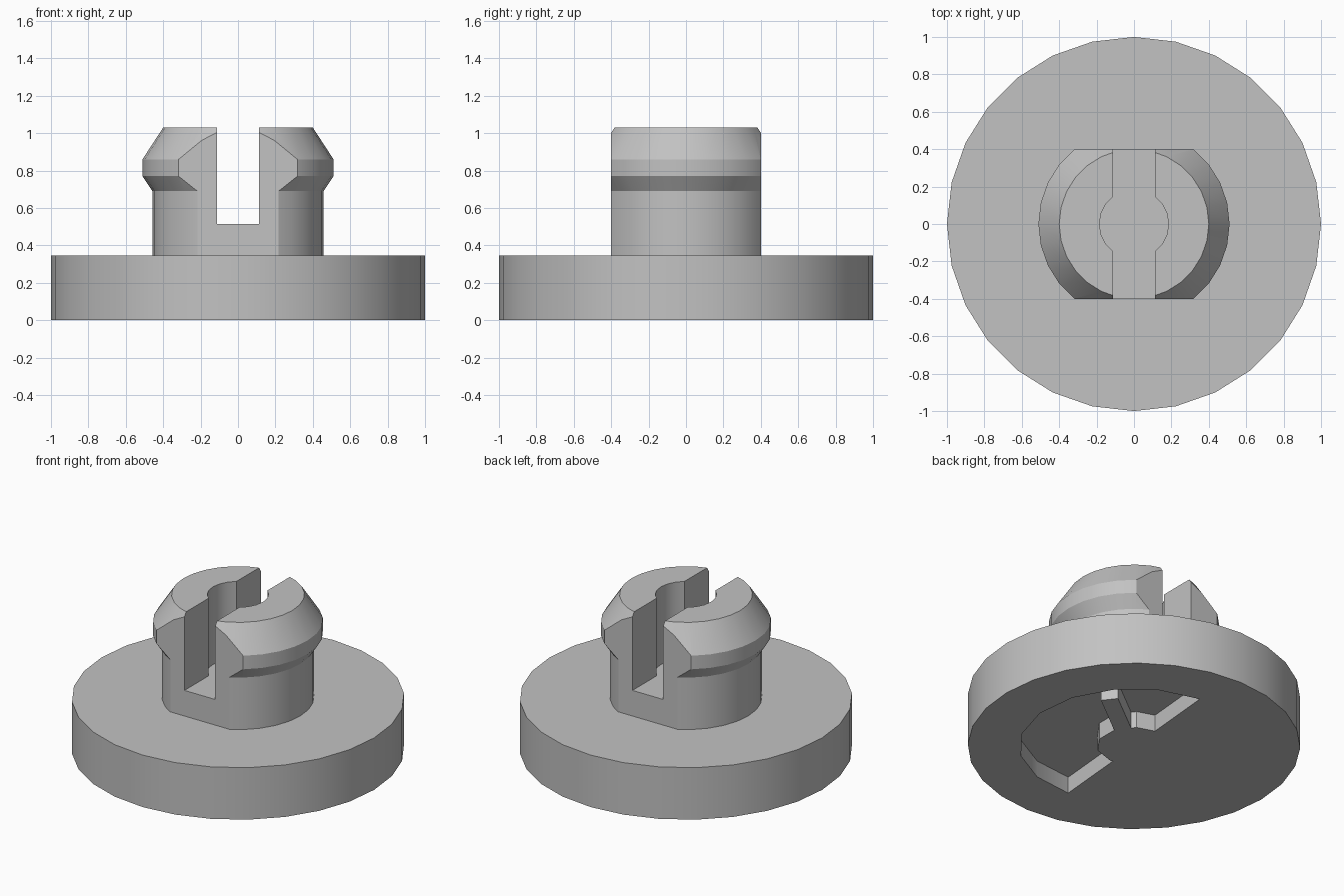
import bpy, bmesh
from math import sin, cos, pi, radians

if "Cube" in bpy.data.objects:
    bpy.data.objects.remove(bpy.data.objects["Cube"])

grey = bpy.data.materials.new("plain grey")
grey.use_nodes = True
colour = (0.54, 0.54, 0.54, 1)
grey.diffuse_color = colour
grey.node_tree.nodes["Principled BSDF"].inputs["Base Color"].default_value = colour


def arc(radius, count, start=0.0, sweep=2 * pi, closed=True):
    steps = count if closed else count + 1
    return [(radius * cos(start + sweep * i / count),
             radius * sin(start + sweep * i / count)) for i in range(steps)]


def loft(name, rings):
    """Solid through a stack of (outline, height) rings with equal point counts."""
    bm = bmesh.new()
    loops = [[bm.verts.new((x, y, z)) for x, y in pts] for pts, z in rings]
    n = len(loops[0])
    for low, high in zip(loops, loops[1:]):
        for i in range(n):
            j = (i + 1) % n
            bm.faces.new((low[i], low[j], high[j], high[i]))
    bm.faces.new(loops[0][::-1])
    bm.faces.new(loops[-1])
    bmesh.ops.recalc_face_normals(bm, faces=bm.faces)
    mesh = bpy.data.meshes.new(name)
    bm.to_mesh(mesh)
    bm.free()
    mesh.materials.append(grey)
    obj = bpy.data.objects.new(name, mesh)
    bpy.context.collection.objects.link(obj)
    return obj


def prism(name, pts, z0, z1):
    return loft(name, [(pts, z0), (pts, z1)])


def block(name, x0, x1, y0, y1, z0, z1):
    return prism(name, [(x0, y0), (x1, y0), (x1, y1), (x0, y1)], z0, z1)


def cut(target, tool, operation="DIFFERENCE"):
    """Apply a boolean and discard the tool."""
    mod = target.modifiers.new("cut", "BOOLEAN")
    mod.operation, mod.object, mod.solver = operation, tool, "EXACT"
    bpy.context.view_layer.update()
    graph = bpy.context.evaluated_depsgraph_get()
    mesh = bpy.data.meshes.new_from_object(target.evaluated_get(graph))
    target.modifiers.clear()
    target.data = mesh
    bpy.data.objects.remove(tool)


def shade(obj):
    bpy.ops.object.select_all(action="DESELECT")
    obj.select_set(True)
    bpy.context.view_layer.objects.active = obj
    bpy.ops.object.shade_smooth_by_angle(angle=radians(28))


# Base disc with a half-moon recess underneath
base = prism("base_disc", arc(1, 28), 0, 0.345)
recess = prism("recess_cutter", arc(0.69, 8, radians(-95), pi, False), -0.1, 0.11)

# Hub and pointer rib left standing inside the recess
cut(recess, prism("hub_keep", arc(0.225, 10, radians(18)), -0.2, 0.2))
rib = block("rib_keep", 0.1, 0.58, -0.075, 0.03, -0.2, 0.2)
rib.rotation_euler.z = radians(37.5)
cut(recess, rib)
cut(base, recess)
shade(base)

# Snap post: straight shank, flared barb and tapered top
profile = [(0.457, 0.3), (0.457, 0.69), (0.511, 0.77), (0.511, 0.86), (0.4, 1.03)]
post = loft("snap_post", [(arc(r, 28), z) for r, z in profile])

# Flats front and back, then the central bore and the through slot
cut(post, block("flats", -1, 1, -0.4, 0.4, 0, 2), "INTERSECT")
cut(post, prism("bore", arc(0.185, 20), 0.515, 2))
cut(post, block("slot", -0.113, 0.113, -1, 1, 0.515, 2))
shade(post)
